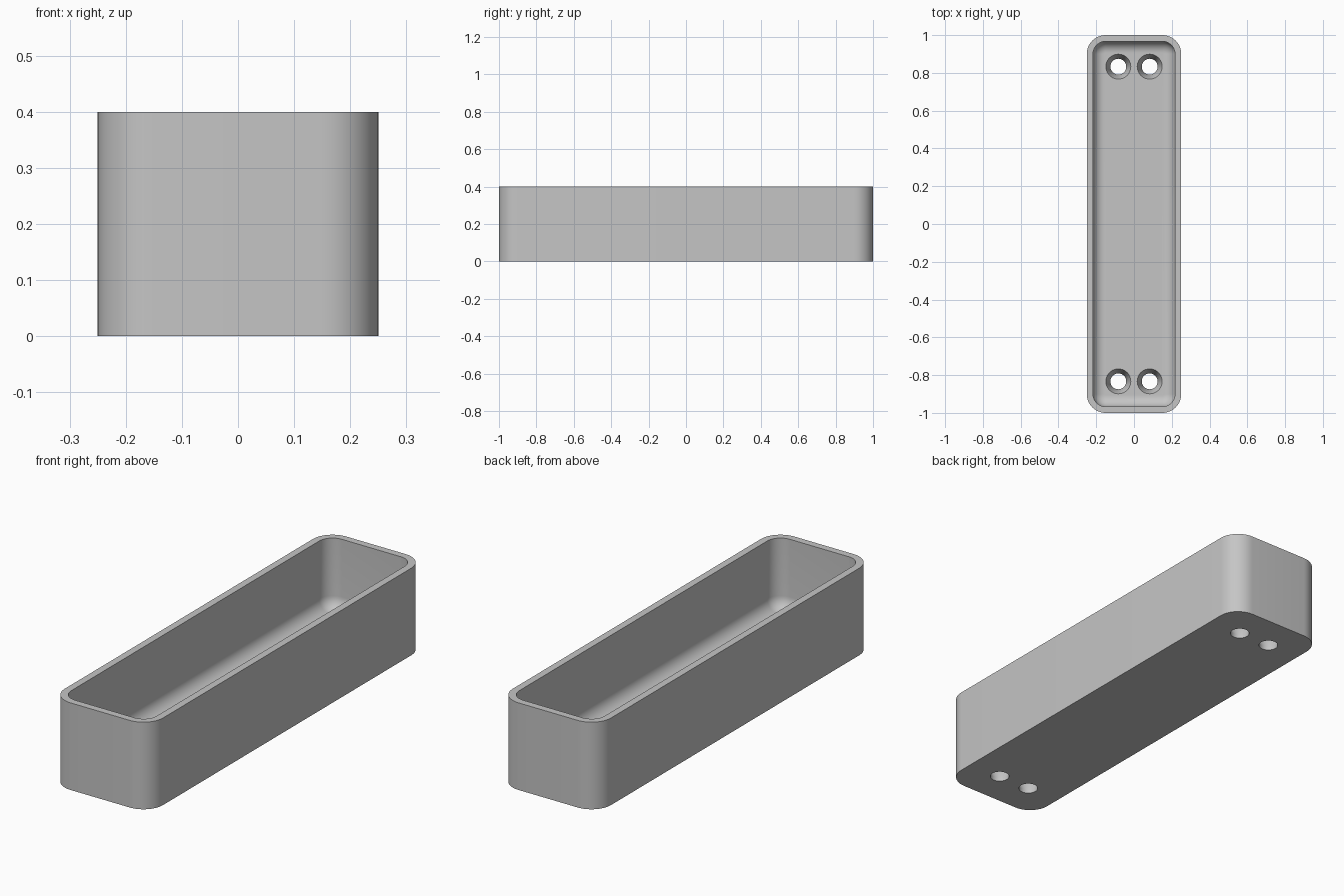
import bpy, bmesh
from math import sin, cos, pi, radians

cube = bpy.data.objects.get("Cube")
if cube:
    bpy.data.objects.remove(cube, do_unlink=True)

HALF_X, HALF_Y, HEIGHT, CORNER = 0.25, 1.0, 0.4, 0.1
WALL, FLOOR, FILLET = 0.033, 0.075, 0.06
HOLE_X, HOLE_Y, HOLE_R, SINK_R, SINK_Z = 0.083, 0.833, 0.042, 0.066, 0.018

grey = bpy.data.materials.new("plain grey")
grey.use_nodes = True
colour = (0.56, 0.56, 0.56, 1)
grey.diffuse_color = colour
grey.node_tree.nodes["Principled BSDF"].inputs["Base Color"].default_value = colour


def rounded_loop(bm, inset, z, steps=12):
    """Rounded rectangle ring of vertices, inset from the outer outline."""
    r = CORNER - inset
    verts = []
    for quarter, (sx, sy) in enumerate([(1, 1), (-1, 1), (-1, -1), (1, -1)]):
        for i in range(steps + 1):
            a = (quarter + i / steps) * pi / 2
            verts.append(bm.verts.new((sx * (HALF_X - CORNER) + r * cos(a),
                                       sy * (HALF_Y - CORNER) + r * sin(a), z)))
    return verts


def circle_loop(bm, x, y, r, z, steps=40):
    return [bm.verts.new((x + r * cos(2 * pi * i / steps),
                          y + r * sin(2 * pi * i / steps), z)) for i in range(steps)]


def loft(bm, loops):
    """Skin consecutive rings and cap both ends."""
    for a, b in zip(loops, loops[1:]):
        for i in range(len(a)):
            j = (i + 1) % len(a)
            bm.faces.new((a[i], a[j], b[j], b[i]))
    bm.faces.new(loops[0])
    bm.faces.new(loops[-1])


def make_object(name, bm):
    bmesh.ops.recalc_face_normals(bm, faces=bm.faces)
    mesh = bpy.data.meshes.new(name)
    bm.to_mesh(mesh)
    bm.free()
    obj = bpy.data.objects.new(name, mesh)
    bpy.context.collection.objects.link(obj)
    mesh.materials.append(grey)
    return obj


# Tray: outer wall, rim, inner wall, rounded floor edge
bm = bmesh.new()
loops = [rounded_loop(bm, 0, 0), rounded_loop(bm, 0, HEIGHT), rounded_loop(bm, WALL, HEIGHT)]
for i in range(11):
    a = i / 10 * pi / 2
    loops.append(rounded_loop(bm, WALL + FILLET * (1 - cos(a)), FLOOR + FILLET * (1 - sin(a))))
loft(bm, loops)
tray = make_object("tray", bm)

# Countersunk screw holes near both ends
bm = bmesh.new()
for x in (-HOLE_X, HOLE_X):
    for y in (-HOLE_Y, HOLE_Y):
        profile = [(HOLE_R, -0.05), (HOLE_R, SINK_Z), (SINK_R, FLOOR), (SINK_R, FLOOR + 0.05)]
        loft(bm, [circle_loop(bm, x, y, r, z) for r, z in profile])
cutter = make_object("screw_hole_cutter", bm)
cutter.hide_render = True

cut = tray.modifiers.new("screw holes", 'BOOLEAN')
cut.operation = 'DIFFERENCE'
cut.solver = 'EXACT'
cut.object = cutter

bpy.ops.object.select_all(action='DESELECT')
tray.select_set(True)
bpy.context.view_layer.objects.active = tray
bpy.ops.object.modifier_apply(modifier=cut.name)
bpy.data.objects.remove(cutter, do_unlink=True)
bpy.ops.object.shade_smooth_by_angle(angle=radians(25))
